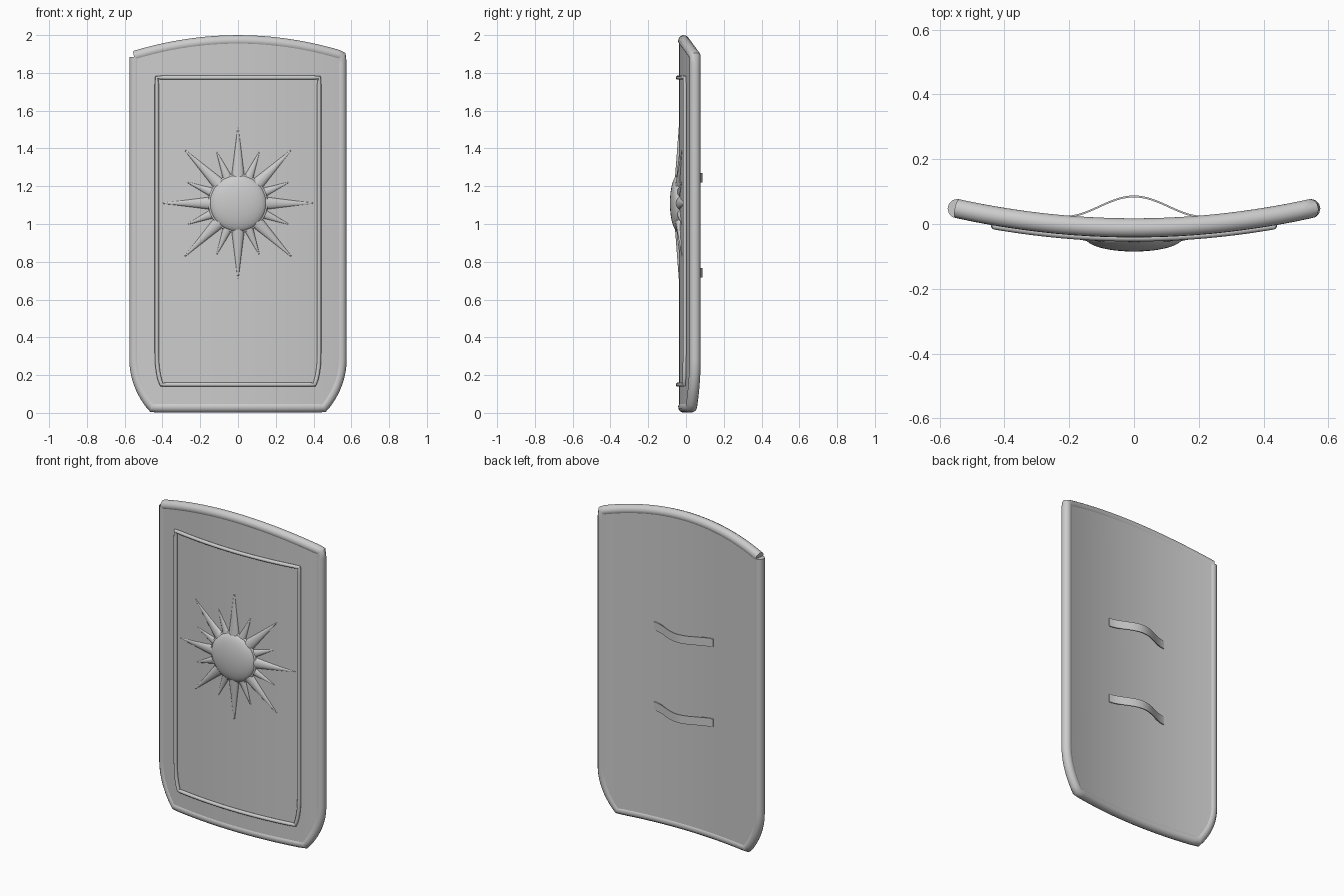
import bpy, bmesh, math
from mathutils import Matrix, Vector

if "Cube" in bpy.data.objects:
    bpy.data.objects.remove(bpy.data.objects["Cube"])

W, R, HALF = 0.545, 0.03, 0.025      # half width, rim radius, half board thickness


def bow(x):
    return -0.012 + 0.2 * x * x


def top_z(x):
    return 1.97 - 0.082 * (x / W) ** 2


def bezier(a, b, c, n):
    return [tuple((1-t)**2*p + 2*t*(1-t)*q + t*t*r for p, q, r in zip(a, b, c))
            for t in (i / n for i in range(n + 1))]


def finish(name, bm, angle=40):
    bmesh.ops.recalc_face_normals(bm, faces=bm.faces)
    me = bpy.data.meshes.new(name)
    bm.to_mesh(me)
    bm.free()
    ob = bpy.data.objects.new(name, me)
    bpy.context.collection.objects.link(ob)
    bpy.ops.object.select_all(action='DESELECT')
    ob.select_set(True)
    bpy.context.view_layer.objects.active = ob
    bpy.ops.object.shade_smooth_by_angle(angle=math.radians(angle))
    return ob


def tube(name, outline, radius, offset, closed):
    """Round bar following an (x, z) outline, bent onto the bowed board."""
    pts = []
    pairs = list(zip(outline, outline[1:] + outline[:1]))
    for a, b in pairs if closed else pairs[:-1]:
        a, b = Vector(a), Vector(b)
        n = max(1, math.ceil((b - a).length / 0.035))
        pts += [a.lerp(b, i / n) for i in range(n)]
    if not closed:
        pts.append(Vector(outline[-1]))
    cu = bpy.data.curves.new(name, 'CURVE')
    cu.dimensions = '3D'
    cu.bevel_depth = radius
    cu.bevel_resolution = 4
    cu.use_fill_caps = True
    sp = cu.splines.new('POLY')
    sp.points.add(len(pts) - 1)
    for p, v in zip(sp.points, pts):
        p.co = (v.x, bow(v.x) + offset, v.y, 1)
    sp.use_cyclic_u = closed
    ob = bpy.data.objects.new(name, cu)
    bpy.context.collection.objects.link(ob)
    bpy.ops.object.select_all(action='DESELECT')
    ob.select_set(True)
    bpy.context.view_layer.objects.active = ob
    bpy.ops.object.convert(target='MESH')
    bpy.ops.object.shade_smooth_by_angle(angle=math.radians(50))


# Bowed board with arched top and rounded lower corners
corner = bezier((W, 0.28), (W, 0.15), (0.45, 0.031), 10)
right = [(0.45 * i / 14, 0.031) for i in range(14)] + corner[::-1]
cols = [(-x, z) for x, z in right[:0:-1]] + right
bm = bmesh.new()
rows = [[bm.verts.new((x, bow(x) + s * HALF, z)) for s, z in
         ((-1, zb), (-1, top_z(x)), (1, top_z(x)), (1, zb))] for x, zb in cols]
for a, b in zip(rows, rows[1:]):
    for i in range(4):
        j = (i + 1) % 4
        bm.faces.new((a[i], a[j], b[j], b[i]))
bm.faces.new(rows[0])
bm.faces.new(rows[-1])
finish("board", bm)

# Thick rim, open at the upper left corner
mirror = [(-x, z) for x, z in corner]
arch = [(W - 2 * W * i / 32, top_z(W - 2 * W * i / 32)) for i in range(33)]
tube("rim", [(-W, 1.885)] + mirror + corner[::-1] + arch, R, 0, False)

# Thin raised border on the front
low = bezier((0.43, 0.32), (0.43, 0.21), (0.405, 0.15), 6)
tube("inner_border", [(-0.43, 1.775)] + [(-x, z) for x, z in low] + low[::-1]
     + [(0.43, 1.775)], 0.011, -0.031, True)

# Sun rays, alternating long and short, hugging the bow
SUN = 1.11
bm = bmesh.new()
for i in range(16):
    tip, half = ((0.402, 0.036) if i % 2 == 0 else (0.292, 0.027))
    length = tip - 0.13
    m = (Matrix.Rotation(i * math.tau / 16, 4, 'Y')
         @ Matrix.Translation((0, 0, 0.13 + length / 2))
         @ Matrix.Diagonal((1, 0.6, 1, 1)))
    bmesh.ops.create_cone(bm, cap_ends=True, segments=16, radius1=half,
                          radius2=0.002, depth=length, matrix=m)
for v in bm.verts:
    v.co.y += bow(v.co.x) - HALF
    v.co.z += SUN
finish("sun_rays", bm)

# Central dome and its thin ring
bm = bmesh.new()
bmesh.ops.create_uvsphere(bm, u_segments=48, v_segments=24, radius=1,
                          matrix=Matrix.Translation((0, -0.042, SUN))
                          @ Matrix.Diagonal((0.15, 0.043, 0.15, 1))
                          @ Matrix.Rotation(math.pi / 2, 4, 'X'))
finish("sun_dome", bm)
bpy.ops.mesh.primitive_torus_add(major_radius=0.15, minor_radius=0.008,
                                 major_segments=48, minor_segments=10,
                                 location=(0, -0.041, SUN),
                                 rotation=(math.pi / 2, 0, 0))
bpy.context.object.name = "sun_ring"
bpy.ops.object.shade_smooth_by_angle(angle=math.radians(40))

# Two arm straps on the back
for name, z in (("upper_strap", 1.245), ("lower_strap", 0.742)):
    bm = bmesh.new()
    prev = first = None
    for i in range(25):
        x = -0.205 + 0.41 * i / 24
        y = 0.022 + 0.063 * (0.5 + 0.5 * math.cos(math.pi * x / 0.215))
        ring = [bm.verts.new((x, y + dy, z + dz)) for dy, dz in
                ((-0.003, -0.026), (0.003, -0.026), (0.003, 0.026), (-0.003, 0.026))]
        if prev:
            for k in range(4):
                j = (k + 1) % 4
                bm.faces.new((prev[k], prev[j], ring[j], ring[k]))
        first = first or ring
        prev = ring
    bm.faces.new(first)
    bm.faces.new(prev)
    finish(name, bm)
